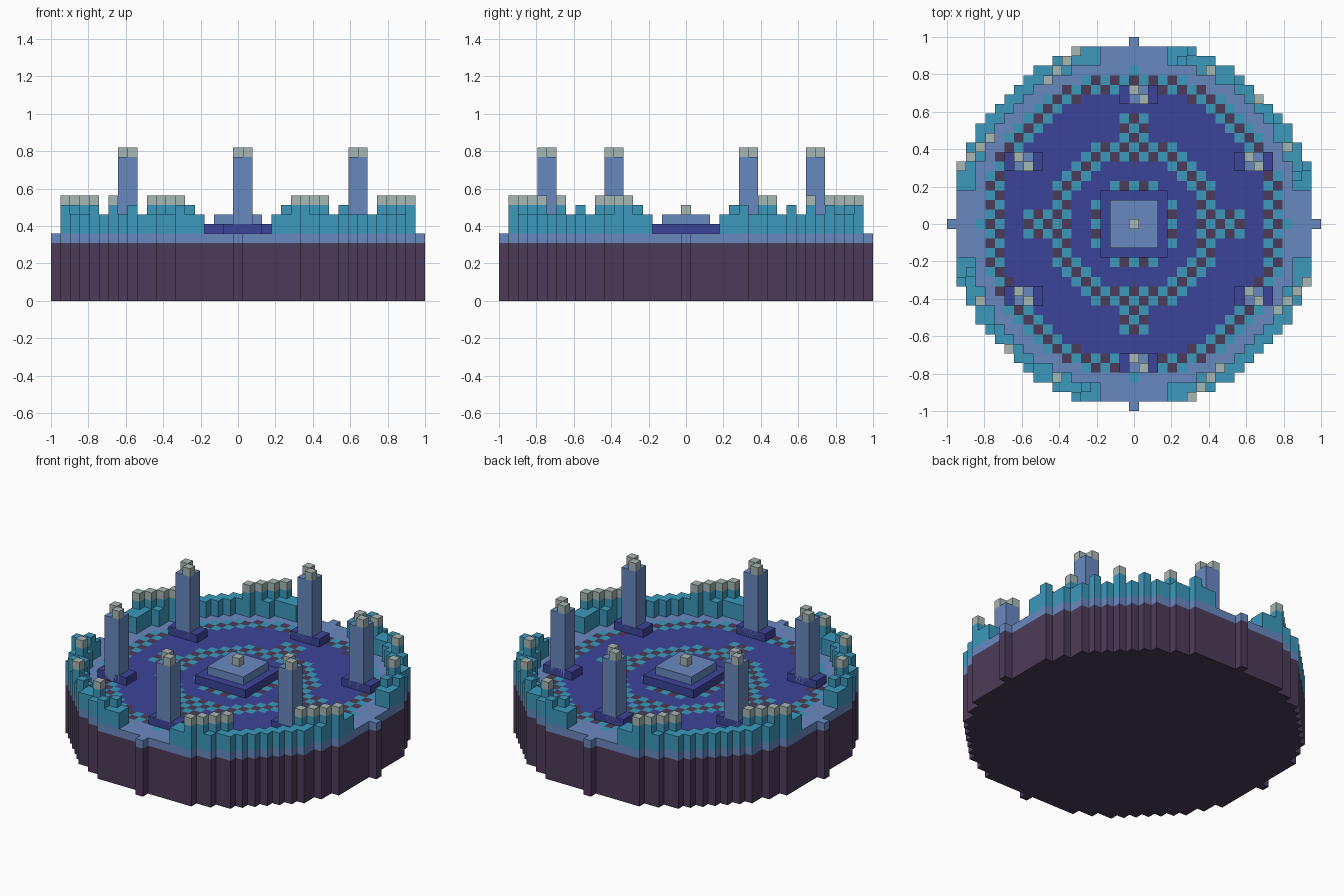
import bpy
import bmesh
from math import hypot

cube = bpy.data.objects.get("Cube")
if cube:
    bpy.data.objects.remove(cube, do_unlink=True)

RADIUS = 19
V = 2 / (2 * RADIUS + 1)      # size of one block


def make_material(name, hex_color):
    """Flat material from an sRGB hex colour, stored as linear values."""
    srgb = [int(hex_color[k:k + 2], 16) / 255 for k in (0, 2, 4)]
    linear = [c / 12.92 if c <= 0.04045 else ((c + 0.055) / 1.055) ** 2.4 for c in srgb]
    mat = bpy.data.materials.new(name)
    mat.use_nodes = True
    mat.diffuse_color = (*linear, 1)
    mat.node_tree.nodes["Principled BSDF"].inputs["Base Color"].default_value = (*linear, 1)
    return mat


PLUM = make_material("dark plum", "4b3b58")
SKY = make_material("soft blue", "6989c0")
NAVY = make_material("deep blue", "3c4499")
TEAL = make_material("teal", "3b99bc")
STONE = make_material("pale stone", "a6b7b5")


def build_blocks(name, cells, z0, z1, mats, top_rule=None):
    """Extrude a set of grid cells from layer z0 to z1, keeping outer faces only."""
    cells = set(cells)
    bm = bmesh.new()

    def quad(points, index=0):
        face = bm.faces.new([bm.verts.new((x * V, y * V, z * V)) for x, y, z in points])
        face.material_index = index

    for i, j in sorted(cells):
        a, b, c, d = i - 0.5, i + 0.5, j - 0.5, j + 0.5
        quad([(a, c, z1), (b, c, z1), (b, d, z1), (a, d, z1)],
             top_rule(i, j) if top_rule else 0)
        quad([(a, d, z0), (b, d, z0), (b, c, z0), (a, c, z0)])
        edges = {(0, -1): (a, c, b, c), (1, 0): (b, c, b, d),
                 (0, 1): (b, d, a, d), (-1, 0): (a, d, a, c)}
        for (di, dj), (x0, y0, x1, y1) in edges.items():
            if (i + di, j + dj) not in cells:
                quad([(x0, y0, z0), (x1, y1, z0), (x1, y1, z1), (x0, y0, z1)])
    bmesh.ops.remove_doubles(bm, verts=bm.verts, dist=V / 100)
    mesh = bpy.data.meshes.new(name)
    bm.to_mesh(mesh)
    bm.free()
    for mat in mats:
        mesh.materials.append(mat)
    obj = bpy.data.objects.new(name, mesh)
    bpy.context.collection.objects.link(obj)
    return obj


def rect(i0, i1, j0, j1):
    return [(i, j) for i in range(i0, i1 + 1) for j in range(j0, j1 + 1)]


def floor_color(i, j):
    """Checkered rings and cross arms on a deep blue floor with a light border."""
    r = hypot(i, j)
    near, far = sorted((abs(i), abs(j)))
    in_ring = 14 <= r <= 16 or 7 <= r <= 9 or 3 <= r <= 4.5
    in_arm = near <= 1 and 7 <= far <= 11
    if in_ring or in_arm:
        return 2 if (i + j) % 2 == 0 else 3
    return 1 if r < 14 else 0


# Round foundation and patterned floor
disc = [(i, j) for i, j in rect(-RADIUS, RADIUS, -RADIUS, RADIUS) if hypot(i, j) <= RADIUS]
build_blocks("foundation", disc, 0, 6, [PLUM])
build_blocks("floor", disc, 6, 7, [SKY, NAVY, TEAL, PLUM], floor_color)

# Rim wall with four gateways, merlons and capstones
wall = [(i, j) for i, j in disc if hypot(i, j) > 17.35 and min(abs(i), abs(j)) > 3]
build_blocks("rim_wall", wall, 7, 9, [TEAL])
build_blocks("merlons", [(i, j) for i, j in wall if (i - j) % 4 == 0], 9, 10, [TEAL])
build_blocks("capstones", [(i, j) for i, j in wall if (i - j) % 8 == 0], 10, 11, [STONE])

# Stepped central altar
build_blocks("altar_base", rect(-3, 3, -3, 3), 7, 8, [NAVY])
build_blocks("altar_step", rect(-2, 2, -2, 2), 8, 9, [SKY])
build_blocks("altar_stone", [(0, 0)], 9, 10, [STONE])

# Six pillars, each on a low plinth with two diagonal cap blocks
spots = [(0, 14), (0, -14)] + [(x, y) for x in (-12, 12) for y in (-7, 7)]
for n, (x, y) in enumerate(spots, 1):
    build_blocks(f"plinth_{n}", rect(x - 1, x + 2, y - 1, y), 7, 8, [NAVY])
    build_blocks(f"pillar_{n}", rect(x, x + 1, y - 1, y), 7, 15, [SKY])
    build_blocks(f"pillar_cap_{n}", [(x, y), (x + 1, y - 1)], 15, 16, [STONE])
